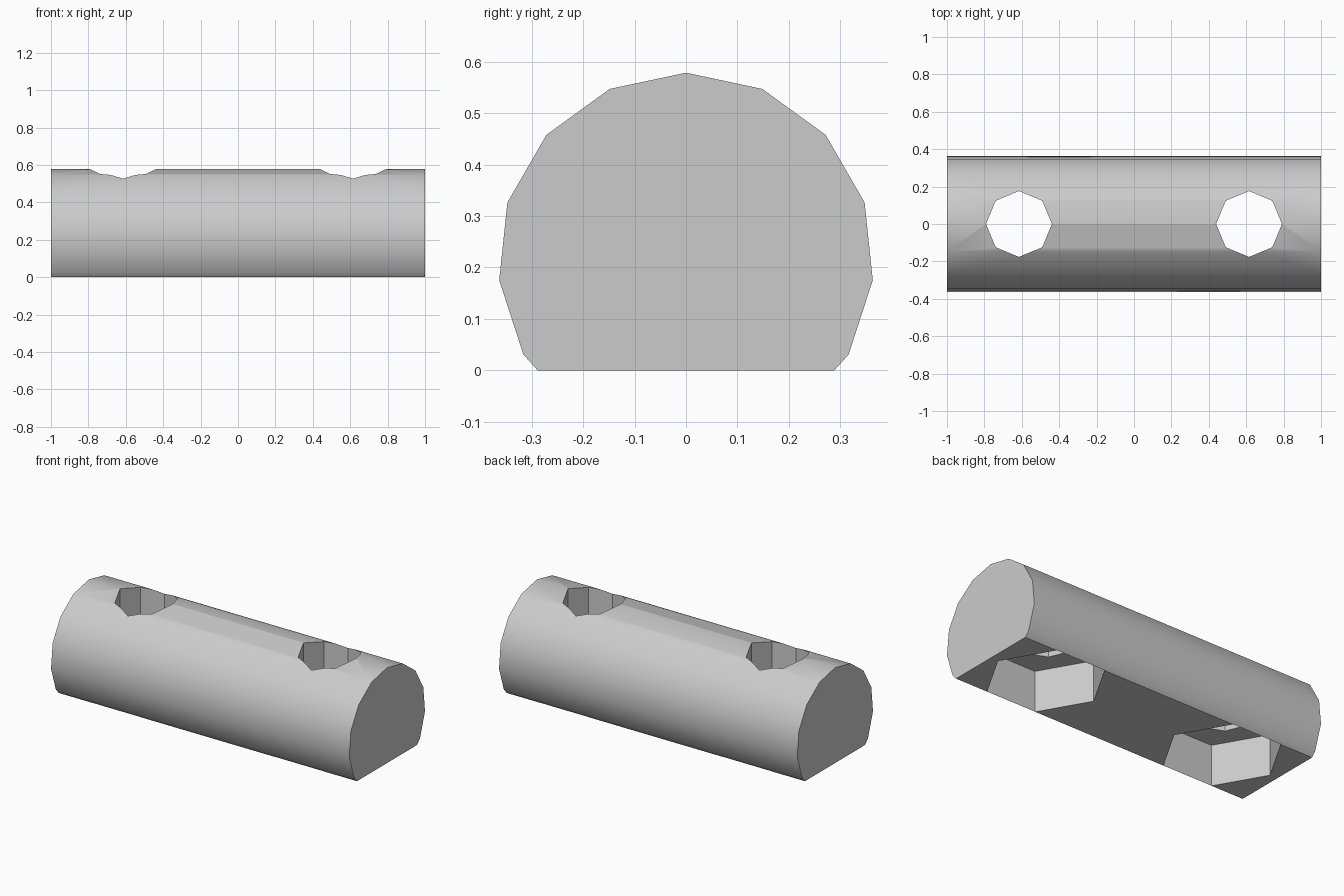
import bpy, bmesh
from math import radians, tau
from mathutils import Matrix, Vector

cube = bpy.data.objects.get("Cube")
if cube:
    bpy.data.objects.remove(cube)

GREY = (0.6, 0.6, 0.6, 1)
metal = bpy.data.materials.new("plain_grey")
metal.use_nodes = True
metal.diffuse_color = GREY
metal.node_tree.nodes["Principled BSDF"].inputs["Base Color"].default_value = GREY

HOLE_X = 0.615


def prism(name, sides, radius, length, matrix):
    """Capped prism along local z, first corner on local +x."""
    bm = bmesh.new()
    ring = [Matrix.Rotation(tau * i / sides, 3, 'Z') @ Vector((radius, 0, 0))
            for i in range(sides)]
    base = bm.faces.new([bm.verts.new((p.x, p.y, -length / 2)) for p in ring])
    top = bmesh.ops.extrude_face_region(bm, geom=[base])["geom"]
    bmesh.ops.translate(bm, vec=(0, 0, length),
                        verts=[v for v in top if isinstance(v, bmesh.types.BMVert)])
    bmesh.ops.transform(bm, matrix=matrix, verts=bm.verts)
    bmesh.ops.recalc_face_normals(bm, faces=bm.faces)
    mesh = bpy.data.meshes.new(name)
    bm.to_mesh(mesh)
    bm.free()
    mesh.materials.append(metal)
    obj = bpy.data.objects.new(name, mesh)
    bpy.context.collection.objects.link(obj)
    return obj


# Fifteen-sided bar lying along x, with a flat facet on top
lie = (Matrix.Translation((0, 0, 0.2135)) @ Matrix.Rotation(radians(90), 4, 'Y')
       @ Matrix.Rotation(radians(12), 4, 'Z'))
body = prism("barrel_body", 15, 0.365, 2, lie)

# Slice the underside flat
bm = bmesh.new()
bm.from_mesh(body.data)
cut = bmesh.ops.bisect_plane(bm, geom=bm.verts[:] + bm.edges[:] + bm.faces[:],
                             plane_co=(0, 0, 0), plane_no=(0, 0, 1), clear_inner=True)
bmesh.ops.contextual_create(bm, geom=[e for e in cut["geom_cut"]
                                      if isinstance(e, bmesh.types.BMEdge)])
bmesh.ops.recalc_face_normals(bm, faces=bm.faces)
bm.to_mesh(body.data)
bm.free()

# Bolt holes right through, and hexagonal nut pockets from below
cutters = []
for x in (-HOLE_X, HOLE_X):
    cutters.append(prism("bolt_hole_cutter", 8, 0.176, 2, Matrix.Translation((x, 0, 0))))
    cutters.append(prism("nut_pocket_cutter", 6, 0.334, 0.5, Matrix.Translation((x, 0, 0))))
for cutter in cutters:
    mod = body.modifiers.new(cutter.name, 'BOOLEAN')
    mod.operation = 'DIFFERENCE'
    mod.solver = 'EXACT'
    mod.object = cutter

# Apply the cuts and drop the cutters
bpy.context.view_layer.update()
evaluated = body.evaluated_get(bpy.context.evaluated_depsgraph_get())
finished = bpy.data.meshes.new_from_object(evaluated)
body.modifiers.clear()
body.data = finished
for cutter in cutters:
    bpy.data.objects.remove(cutter)

# Smooth the barrel, keep the ends, base and cut walls crisp
bpy.ops.object.select_all(action='DESELECT')
body.select_set(True)
bpy.context.view_layer.objects.active = body
bpy.ops.object.shade_smooth_by_angle(angle=radians(30))
